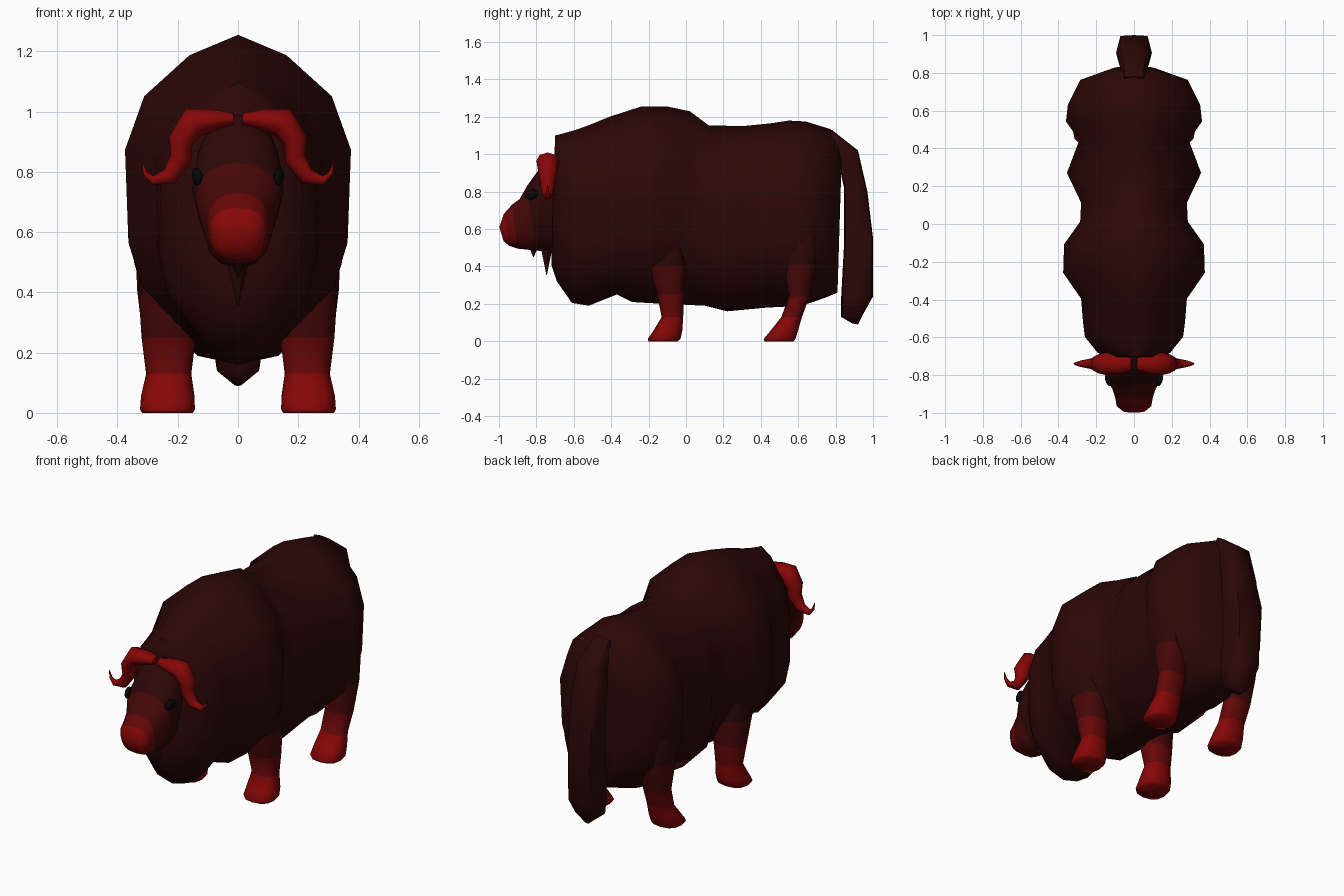
import bpy, bmesh
from math import sin, cos, pi, radians
from mathutils import Vector

if "Cube" in bpy.data.objects:
    bpy.data.objects.remove(bpy.data.objects["Cube"])


def material(name, rgb):
    m = bpy.data.materials.new(name)
    m.diffuse_color = (*rgb, 1)
    m.use_nodes = True
    m.node_tree.nodes["Principled BSDF"].inputs["Base Color"].default_value = m.diffuse_color
    return m


DARK = material("dark_fur", (0.025, 0.002, 0.002))
MID = material("mid_fur", (0.06, 0.002, 0.002))
WARM = material("warm_fur", (0.13, 0.002, 0.002))
RED = material("red", (0.24, 0.002, 0.002))
BLACK = material("black", (0.002, 0.002, 0.002))


def loft(name, rings, mats, angle=70):
    """Skin a list of rings; mats holds one material per band (the last repeats)."""
    bm = bmesh.new()
    vs = [[bm.verts.new(p) for p in r] for r in rings]
    n = len(vs[0])
    used = list(dict.fromkeys(mats))
    pick = lambda i: used.index(mats[min(i, len(mats) - 1)])
    for i in range(len(vs) - 1):
        for k in range(n):
            j = (k + 1) % n
            bm.faces.new((vs[i][k], vs[i][j], vs[i + 1][j], vs[i + 1][k])).material_index = pick(i)
    bm.faces.new(vs[0]).material_index = pick(0)
    bm.faces.new(vs[-1][::-1]).material_index = pick(len(vs) - 2)
    bmesh.ops.recalc_face_normals(bm, faces=bm.faces)
    me = bpy.data.meshes.new(name)
    bm.to_mesh(me)
    bm.free()
    for m in used:
        me.materials.append(m)
    me.shade_smooth()
    me.set_sharp_from_angle(angle=radians(angle))
    ob = bpy.data.objects.new(name, me)
    bpy.context.collection.objects.link(ob)
    return ob


def section(top, bottom, w, half):
    """Symmetric ring between a top and bottom (y, z); half = (width, height) fractions."""
    full = half + [(-x, h) for x, h in half[-2:0:-1]]
    return [(x * w, bottom[0] + (top[0] - bottom[0]) * h,
             bottom[1] + (top[1] - bottom[1]) * h) for x, h in full]


# Shaggy body
COAT = [(0, 1), (.43, .935), (.83, .805), (1, .635), (.97, .34), (.85, .2), (.38, .03), (0, 0)]
body = [  # y top, z top, y bottom, z bottom, half width
    (-.70, 1.10, -.72, .41, .14), (-.66, 1.11, -.69, .32, .20), (-.59, 1.13, -.61, .205, .26),
    (-.52, 1.155, -.52, .19, .27), (-.41, 1.20, -.37, .25, .28), (-.24, 1.255, -.29, .21, .375),
    (-.10, 1.255, -.12, .20, .37), (.02, 1.23, 0, .195, .285), (.12, 1.155, .10, .19, .28),
    (.30, 1.15, .22, .16, .355), (.45, 1.165, .43, .18, .29), (.55, 1.18, .53, .185, .36),
    (.64, 1.175, .62, .19, .35), (.77, 1.135, .75, .235, .285), (.835, 1.07, .81, .26, .11)]
loft("body", [section((a, b), (c, d), w, COAT) for a, b, c, d, w in body], [DARK])

# Head, from the poll down to the nose: broad brow, narrow jaw
FACE = [(0, 1), (.4, .98), (.75, .9), (.95, .77), (1, .62), (.86, .4), (.66, .18), (.4, .04), (0, 0)]
MUZZLE = [(0, 1), (.4, .98), (.75, .9), (.95, .75), (1, .55), (.96, .35), (.82, .15), (.5, .03), (0, 0)]
head = [
    (-.66, 1.01, -.60, .50, .13), (-.74, .97, -.68, .49, .14), (-.80, .90, -.74, .48, .152),
    (-.85, .83, -.80, .485, .14), (-.89, .76, -.85, .49, .115), (-.93, .73, -.90, .495, .10),
    (-.975, .68, -.945, .51, .092), (-.998, .61, -.975, .535, .06)]
loft("head", [section((a, b), (c, d), w, FACE if i < 4 else MUZZLE)
              for i, (a, b, c, d, w) in enumerate(head)], [DARK, DARK, DARK, MID, MID, WARM, RED])

# Beard tufts under the chin
for i, (y, z0, z1, r) in enumerate([(-.745, .54, .355, .045), (-.815, .52, .45, .035)]):
    loft(f"beard_{i}", [[(q * r * cos(pi * k / 3), y + q * r * sin(pi * k / 3), z)
                         for k in range(6)] for q, z in ((1, z0), (.05, z1))], [DARK])

# Tail, broad and blunt with a pointed tip
TAIL = [(0, 1), (.8, .97), (1, .5), (.85, .05), (0, 0)]
tail = [  # y inner, z inner, y outer, z outer, half width
    (.72, 1.02, .78, 1.13, .06), (.81, .98, .92, 1.02, .08), (.845, .82, .97, .80, .095),
    (.845, .52, 1.0, .55, .09), (.83, .24, 1.0, .24, .085), (.83, .13, .95, .15, .07),
    (.89, .095, .92, .09, .012)]
loft("tail", [section((c, d), (a, b), w, TAIL) for a, b, c, d, w in tail], [DARK])


def leg_ring(z, y0, y1, x0, x1, s, n=12):
    """Rounded horizontal ring filling the given extents on side s."""
    ring = []
    for k in range(n):
        c, t = cos(2 * pi * k / n), sin(2 * pi * k / n)
        c, t = [abs(v) ** .8 * (1 if v > 0 else -1) for v in (c, t)]
        ring.append((s * ((x0 + x1) / 2 + c * (x1 - x0) / 2), (y0 + y1) / 2 + t * (y1 - y0) / 2, z))
    return ring


FRONT = [(.62, -.20, -.04, .20, .30), (.40, -.20, 0, .15, .33), (.25, -.155, -.01, .14, .32),
         (.13, -.13, -.015, .155, .305), (.055, -.175, -.02, .145, .322),
         (.012, -.205, -.03, .143, .325), (0, -.20, -.045, .15, .318)]
HIND = [(.72, .52, .70, .20, .28), (.55, .51, .71, .17, .34), (.41, .52, .70, .145, .335),
        (.24, .55, .66, .155, .315), (.13, .51, .62, .155, .305), (.06, .455, .60, .145, .32),
        (.012, .415, .585, .143, .325), (0, .42, .575, .15, .318)]
HORN = [  # x, z, radius in the front plane, radius along y
    (.015, .975, .02, .035), (.08, .972, .036, .055), (.148, .965, .052, .06),
    (.19, .905, .041, .05), (.19, .845, .036, .04), (.228, .785, .029, .028),
    (.283, .771, .016, .017), (.308, .795, .008, .009), (.318, .835, .002, .002)]

for side, s in (("right", 1), ("left", -1)):
    # Legs
    loft(f"front_leg_{side}", [leg_ring(*r, s) for r in FRONT], [DARK, MID, WARM, RED])
    loft(f"hind_leg_{side}", [leg_ring(*r, s) for r in HIND], [DARK, DARK, MID, WARM, RED])

    # Curved horn
    pts = [Vector((x, z)) for x, z, *_ in HORN]
    rings = []
    for i, (x, z, r, ry) in enumerate(HORN):
        d = (pts[min(i + 1, len(pts) - 1)] - pts[max(i - 1, 0)]).normalized()
        rings.append([(s * (x - d.y * r * cos(pi * k / 4)), -.74 + ry * sin(pi * k / 4),
                       z + d.x * r * cos(pi * k / 4)) for k in range(8)])
    loft(f"horn_{side}", rings, [RED])

    # Eye
    bpy.ops.mesh.primitive_uv_sphere_add(segments=16, ring_count=8, radius=1,
                                         location=(s * .136, -.825, .785))
    eye = bpy.context.object
    eye.name = f"eye_{side}"
    eye.scale = (.016, .036, .028)
    eye.rotation_euler = (radians(25), 0, s * radians(-15))
    eye.data.materials.append(BLACK)
    eye.data.shade_smooth()
